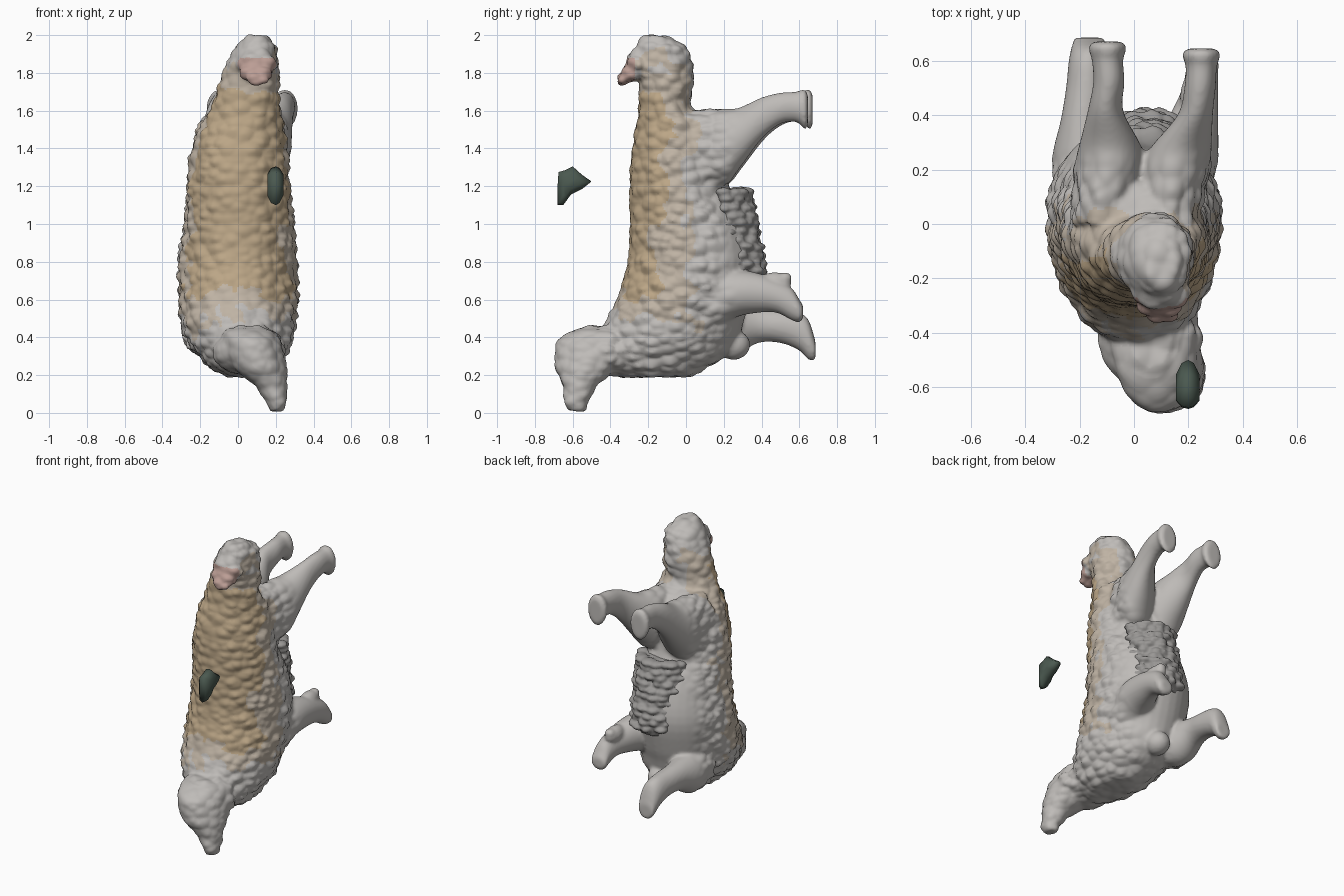
import bpy, bmesh, math, random
from mathutils import Vector, Matrix, noise

if "Cube" in bpy.data.objects:
    bpy.data.objects.remove(bpy.data.objects["Cube"])

random.seed(4)


def mat(name, rgb):
    m = bpy.data.materials.new(name)
    m.diffuse_color = (*rgb, 1)
    m.use_nodes = True
    m.node_tree.nodes["Principled BSDF"].inputs["Base Color"].default_value = m.diffuse_color
    return m


def catmull(a, b, c, d, t):
    return [0.5 * (2 * q + (r - p) * t + (2 * p - 5 * q + 4 * r - s) * t * t
            + (3 * q - p - 3 * r + s) * t ** 3) for p, q, r, s in zip(a, b, c, d)]


def loft(bm, axis, rows, n=36, steps=4):
    """Oval rings; row = position on axis, then low/high of the two other axes."""
    full = []
    for i in range(len(rows) - 1):
        a, d = rows[max(i - 1, 0)], rows[min(i + 2, len(rows) - 1)]
        full += [catmull(a, rows[i], rows[i + 1], d, k / steps) for k in range(steps)]
    full.append(rows[-1])
    rings = []
    for p, a0, a1, b0, b1 in full:
        ring = []
        for k in range(n):
            t = 2 * math.pi * k / n
            u = (a0 + a1) / 2 + (a1 - a0) / 2 * math.cos(t)
            v = (b0 + b1) / 2 + (b1 - b0) / 2 * math.sin(t)
            ring.append(bm.verts.new((u, v, p) if axis == 'z' else (u, p, v)))
        rings.append(ring)
    faces = [bm.faces.new(rings[0]), bm.faces.new(rings[-1][::-1])]
    for r, s in zip(rings, rings[1:]):
        for k in range(n):
            j = (k + 1) % n
            faces.append(bm.faces.new((r[k], s[k], s[j], r[j])))
    bmesh.ops.recalc_face_normals(bm, faces=faces)


def ball(bm, loc, rad, sub=3):
    m = Matrix.Translation(loc) @ Matrix.Diagonal((*rad, 1))
    bmesh.ops.create_icosphere(bm, subdivisions=sub, radius=1, matrix=m)


def make(name, bm, voxel=None, smooth=4):
    """Turn a bmesh into an object, fusing its pieces when a voxel size is given."""
    me = bpy.data.meshes.new(name)
    bm.to_mesh(me)
    bm.free()
    ob = bpy.data.objects.new(name, me)
    bpy.context.collection.objects.link(ob)
    if voxel:
        r = ob.modifiers.new("fuse", 'REMESH')
        r.mode, r.voxel_size = 'VOXEL', voxel
        s = ob.modifiers.new("soften", 'SMOOTH')
        s.factor, s.iterations = 0.5, smooth
        dg = bpy.context.evaluated_depsgraph_get()
        baked = bpy.data.meshes.new_from_object(ob.evaluated_get(dg))
        ob.modifiers.clear()
        ob.data = baked
    ob.data.shade_smooth()
    return ob


white = mat("pale_wool", (0.52, 0.50, 0.48))
cream = mat("cream_wool", (0.52, 0.45, 0.37))
tan = mat("tan_wool", (0.50, 0.38, 0.24))
pink = mat("pink_skin", (0.50, 0.34, 0.30))
grey = mat("grey_wool", (0.32, 0.31, 0.30))
green = mat("dark_green", (0.07, 0.10, 0.08))

bm = bmesh.new()
# trunk and upper stub
loft(bm, 'z', [
    (.19, -.06, .16, -.36, .02), (.23, -.14, .21, -.43, .10), (.30, -.21, .26, -.46, .21),
    (.40, -.28, .30, -.45, .28), (.50, -.31, .31, -.42, .31), (.60, -.32, .32, -.37, .34),
    (.80, -.32, .32, -.31, .375), (1.0, -.29, .30, -.30, .33), (1.2, -.275, .28, -.30, .23),
    (1.4, -.25, .265, -.29, .20), (1.55, -.18, .24, -.26, .14), (1.62, -.14, .225, -.255, .03),
    (1.75, -.10, .22, -.255, .045), (1.85, -.06, .22, -.28, .035), (1.93, -.02, .21, -.27, .01),
    (1.975, .02, .18, -.255, -.05), (2.0, .05, .15, -.22, -.11)])
# lower head and snout
loft(bm, 'z', [
    (.005, .17, .235, -.63, -.53), (.06, .145, .26, -.645, -.515), (.15, .08, .26, -.655, -.46),
    (.22, -.01, .26, -.69, -.38), (.30, -.06, .25, -.695, -.30), (.38, -.08, .23, -.685, -.20),
    (.43, -.08, .20, -.62, -.20), (.46, -.02, .14, -.53, -.28)])
# neck between head and trunk
ball(bm, (.06, -.42, .32), (.195, .19, .125))
# upper legs with broad thighs
upper = [(0, .0, .24, 1.15, 1.6), (.2, .02, .28, 1.2, 1.61), (.28, .06, .285, 1.29, 1.615),
         (.4, .16, .29, 1.45, 1.67), (.5, .185, .3, 1.53, 1.695), (.58, .19, .305, 1.54, 1.7),
         (.61, .18, .315, 1.52, 1.71), (.632, .18, .315, 1.5, 1.71), (.645, .2, .295, 1.53, 1.68)]
loft(bm, 'y', upper)
loft(bm, 'y', [(y * 1.04, .15 * min(1, y / .5) - x1, .15 * min(1, y / .5) - x0, a, b)
               for y, x0, x1, a, b in upper])
# lower legs
loft(bm, 'y', [
    (.1, 0, .3, .4, .75), (.25, .05, .31, .5, .76), (.38, .12, .31, .53, .74),
    (.48, .17, .31, .53, .7), (.56, .19, .31, .49, .66), (.6, .19, .31, .48, .6),
    (.62, .2, .29, .5, .57)])
loft(bm, 'y', [
    (.1, -.3, 0, .3, .62), (.25, -.3, -.05, .3, .58), (.38, -.27, -.1, .37, .56),
    (.5, -.25, -.1, .37, .545), (.6, -.24, -.1, .33, .53), (.65, -.23, -.1, .28, .49),
    (.685, -.22, -.11, .28, .38)])
# joints on the lower legs
ball(bm, (.22, .47, .69), (.05, .09, .055))
ball(bm, (.22, .525, .715), (.035, .035, .03))
ball(bm, (.02, .25, .36), (.08, .09, .08))
# muzzle on the upper stub
ball(bm, (.10, -.25, 1.85), (.11, .07, .08))
ball(bm, (.10, -.295, 1.80), (.095, .05, .055))
ball(bm, (.10, -.335, 1.765), (.06, .03, .035))
body = make("animal_body", bm, 0.0115)

# wool bumps on the trunk
me = body.data
normals = [v.normal.copy() for v in me.vertices]
for v, nrm in zip(me.vertices, normals):
    p = v.co
    leg = min(1, max(0, (p.y - .12) / .15))
    head = .5 if p.z < .45 and p.y < -.4 else 1
    flank = .4 + min(.6, abs(p.x) * 2.2)
    d = noise.voronoi(Vector((p.x * 13, p.y * 13, p.z * 20)))[0][0]
    v.co = p + nrm * (.4 - d) * .034 * (1 - leg) * head * flank

# colour zones with ragged edges
for m in (white, cream, tan, pink):
    me.materials.append(m)
for f in me.polygons:
    c = f.center
    n = noise.noise(c * 6) * .12 + noise.noise(c * 17) * .06
    back = min(.02 - c.y, c.z - .5, 1.85 - c.z) + n
    if c.y < -.27 and 1.73 < c.z < 1.88:
        f.material_index = 3
    elif back > 0:
        f.material_index = 2 if back > .14 else 1

# shaggy belly wool, irregular clumps over a tapering core
bm = bmesh.new()
loft(bm, 'z', [(.70, -.09, .16, .1, .39), (.80, -.14, .21, .0, .405), (.95, -.14, .21, .0, .37),
               (1.1, -.12, .19, .0, .32), (1.18, -.08, .15, .0, .26)])
for r in range(11):
    z = .75 + r * .042
    for c in range(8):
        a = math.radians(10 + c * 22 + (r % 2) * 8 + random.uniform(-6, 6))
        y = .18 + (.22 - (z - .75) * .2) * math.sin(a)
        s = random.uniform(.75, 1.25)
        ball(bm, (.04 + .165 * (1.1 - .3 * (z - .6)) * math.cos(a), y, z + random.uniform(-.006, .006)),
             (.042 * s, .042 * s, .025), 2)
belly = make("belly_wool", bm, 0.01, 2)
belly.data.materials.append(grey)

# floating chip: side outline with a rounded thickness
outline = [(-.675, 1.275), (-.64, 1.285), (-.60, 1.305), (-.55, 1.26), (-.50, 1.225),
           (-.55, 1.185), (-.61, 1.155), (-.65, 1.10), (-.68, 1.10), (-.68, 1.2)]
cy, cz = -.615, 1.215
bm = bmesh.new()
rings = [[bm.verts.new((x, cy + (y - cy) * s, cz + (z - cz) * s)) for y, z in outline]
         for x, s in ((.155, .55), (.175, .9), (.2, 1), (.22, .9), (.24, .55))]
for a, b in zip(rings, rings[1:]):
    for i in range(len(outline)):
        j = (i + 1) % len(outline)
        bm.faces.new((a[i], a[j], b[j], b[i]))
bm.faces.new(rings[0])
bm.faces.new(rings[-1])
bmesh.ops.recalc_face_normals(bm, faces=bm.faces)
chip = make("floating_chip", bm)
chip.data.materials.append(green)
